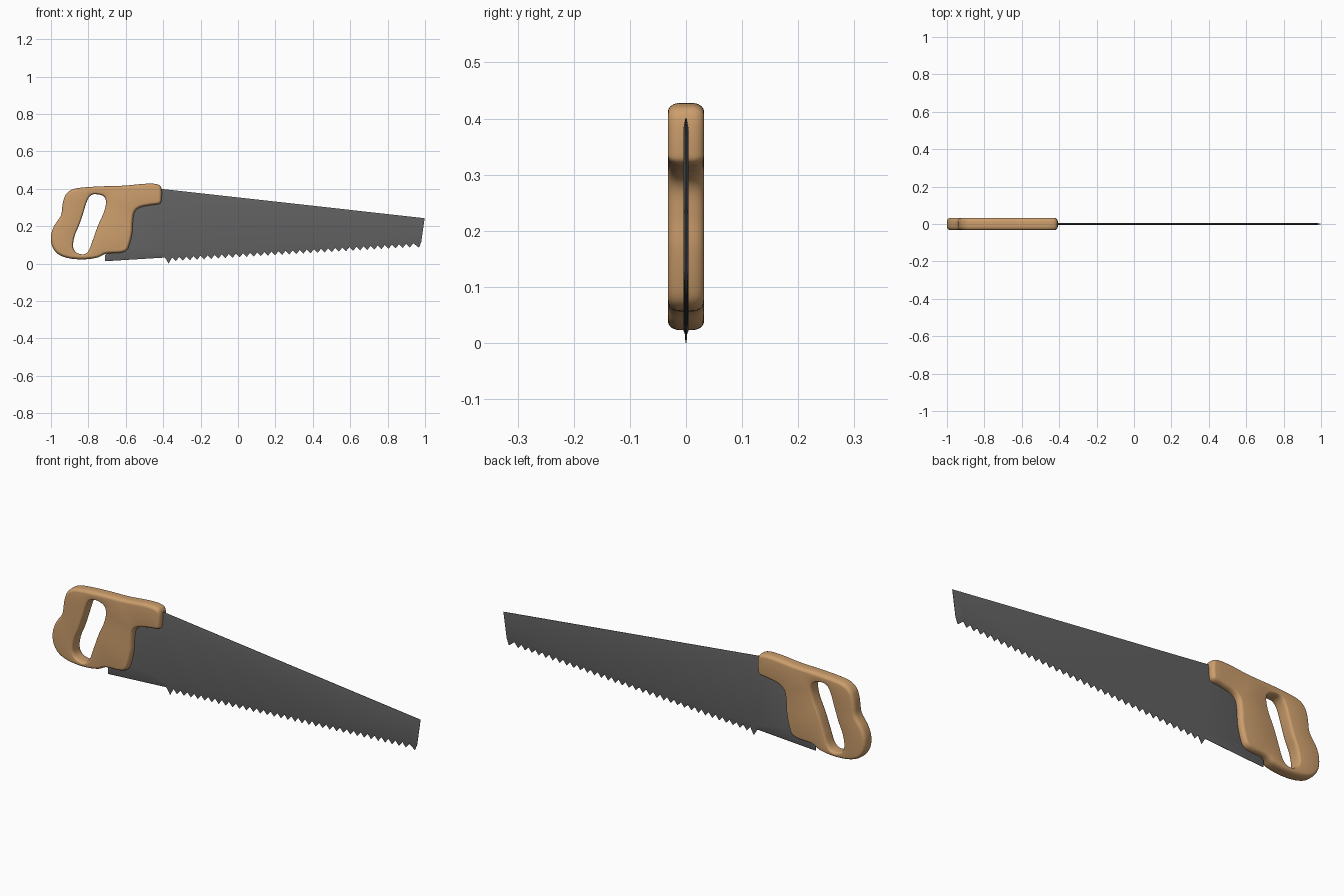
import bpy, bmesh, math
from mathutils import Vector

cube = bpy.data.objects.get("Cube")
if cube:
    bpy.data.objects.remove(cube, do_unlink=True)


def material(name, rgb):
    m = bpy.data.materials.new(name)
    m.use_nodes = True
    m.diffuse_color = (*rgb, 1)
    bsdf = next(n for n in m.node_tree.nodes if n.type == 'BSDF_PRINCIPLED')
    bsdf.inputs["Base Color"].default_value = (*rgb, 1)
    return m


def smooth_loop(points, steps=6):
    """Closed Catmull-Rom curve through the points."""
    pts = [Vector(p) for p in points]
    n, out = len(pts), []
    for i in range(n):
        a, b, c, d = (pts[(i + k) % n] for k in (-1, 0, 1, 2))
        for s in range(steps):
            t = s / steps
            out.append(0.5 * (2 * b + (c - a) * t + (2 * a - 5 * b + 4 * c - d) * t ** 2
                              + (3 * b - a - 3 * c + d) * t ** 3))
    return out


def inset_loop(loop, amount):
    """Move each point towards the inside of the loop (outside if negative)."""
    n = len(loop)
    area = sum(loop[i - 1].cross(loop[i]) for i in range(n))
    side = math.copysign(amount, area * amount) if amount > 0 else -math.copysign(-amount, area)
    out = []
    for i in range(n):
        t = (loop[(i + 1) % n] - loop[i - 1]).normalized()
        out.append(loop[i] + Vector((-t.y, t.x)) * side)
    return out


def slab(name, loop_pairs, levels, mat, angle):
    """Loft rim-to-face loops through (y, blend) levels and cap both sides."""
    bm = bmesh.new()
    caps = ([], [])
    for rim, face in loop_pairs:
        rings = []
        for y, t in levels:
            ring = []
            for a, b in zip(rim, face):
                p = a.lerp(b, t)
                ring.append(bm.verts.new((p.x, y, p.y)))
            rings.append(ring)
        n = len(rim)
        for r, s in zip(rings, rings[1:]):
            for i in range(n):
                j = (i + 1) % n
                bm.faces.new((r[i], r[j], s[j], s[i]))
        for cap, ring in zip(caps, (rings[0], rings[-1])):
            cap += [bm.edges.get((ring[i - 1], ring[i])) for i in range(n)]
    for cap, ny in zip(caps, (-1, 1)):
        bmesh.ops.triangle_fill(bm, use_beauty=True, edges=cap, normal=(0, ny, 0))
    bmesh.ops.recalc_face_normals(bm, faces=bm.faces)
    mesh = bpy.data.meshes.new(name)
    bm.to_mesh(mesh)
    bm.free()
    ob = bpy.data.objects.new(name, mesh)
    bpy.context.collection.objects.link(ob)
    mesh.materials.append(mat)
    bpy.ops.object.select_all(action='DESELECT')
    ob.select_set(True)
    bpy.context.view_layer.objects.active = ob
    bpy.ops.object.shade_smooth_by_angle(angle=math.radians(angle))
    return ob


wood = material("warm wood", (0.60, 0.34, 0.15))
steel = material("dark steel", (0.12, 0.12, 0.12))

# Handle: rounded grip with a slanted hand hole
grip = smooth_loop([
    (-.92, .37), (-.89, .395), (-.84, .406), (-.74, .413), (-.61, .417), (-.50, .427),
    (-.435, .425), (-.41, .405), (-.409, .345), (-.42, .32), (-.47, .312), (-.525, .30),
    (-.553, .275), (-.562, .225), (-.565, .17), (-.578, .11), (-.595, .072), (-.63, .058),
    (-.705, .053), (-.75, .033), (-.82, .023), (-.90, .028), (-.96, .05), (-.993, .092),
    (-1.0, .147), (-.984, .20), (-.948, .255), (-.94, .30), (-.934, .335)])
hole = smooth_loop([
    (-.755, .371), (-.718, .36), (-.706, .328), (-.717, .275), (-.748, .205), (-.775, .13),
    (-.797, .072), (-.825, .05), (-.865, .06), (-.882, .093), (-.873, .15), (-.85, .205),
    (-.828, .27), (-.807, .335), (-.786, .366)])
HALF, ROUND, N = 0.032, 0.022, 6
arc = [(HALF - ROUND + ROUND * math.sin(a), 1 - math.cos(a))
       for a in (i * math.pi / 2 / N for i in range(N + 1))]
levels = [(-y, t) for y, t in reversed(arc)] + arc
slab("handle", [(grip, inset_loop(grip, 0.015)), (hole, inset_loop(hole, -0.009))],
     levels, wood, 40)

# Blade: tapered sheet, each entry is (rim x, rim z, face x, face z)
outline = [(-.71, .013, -.70, .022), (-.40, .032, -.40, .045)]
TEETH, X0, X1 = 36, -.39, .975
pitch = (X1 - X0) / TEETH
for i in range(TEETH):
    x = X0 + i * pitch
    valley = .032 + .079 * i / TEETH
    tip = x + pitch * .5
    outline.append((x, valley, x, valley + .02))
    outline.append((tip, valley - (.032 if i == 0 else .021), tip, valley + .02))
outline += [(.968, .085, .955, .13), (.98, .117, .962, .14), (.998, .243, .98, .228),
            (-.43, .402, -.43, .385), (-.62, .37, -.61, .36), (-.66, .10, -.65, .10),
            (-.71, .045, -.70, .042)]
# Drop the last repeated tooth tip next to the toe
del outline[-8]
rim = [Vector(p[:2]) for p in outline]
face = [Vector(p[2:]) for p in outline]
slab("blade", [(rim, face)], [(-.0045, 1), (-.001, 0), (.001, 0), (.0045, 1)], steel, 20)
